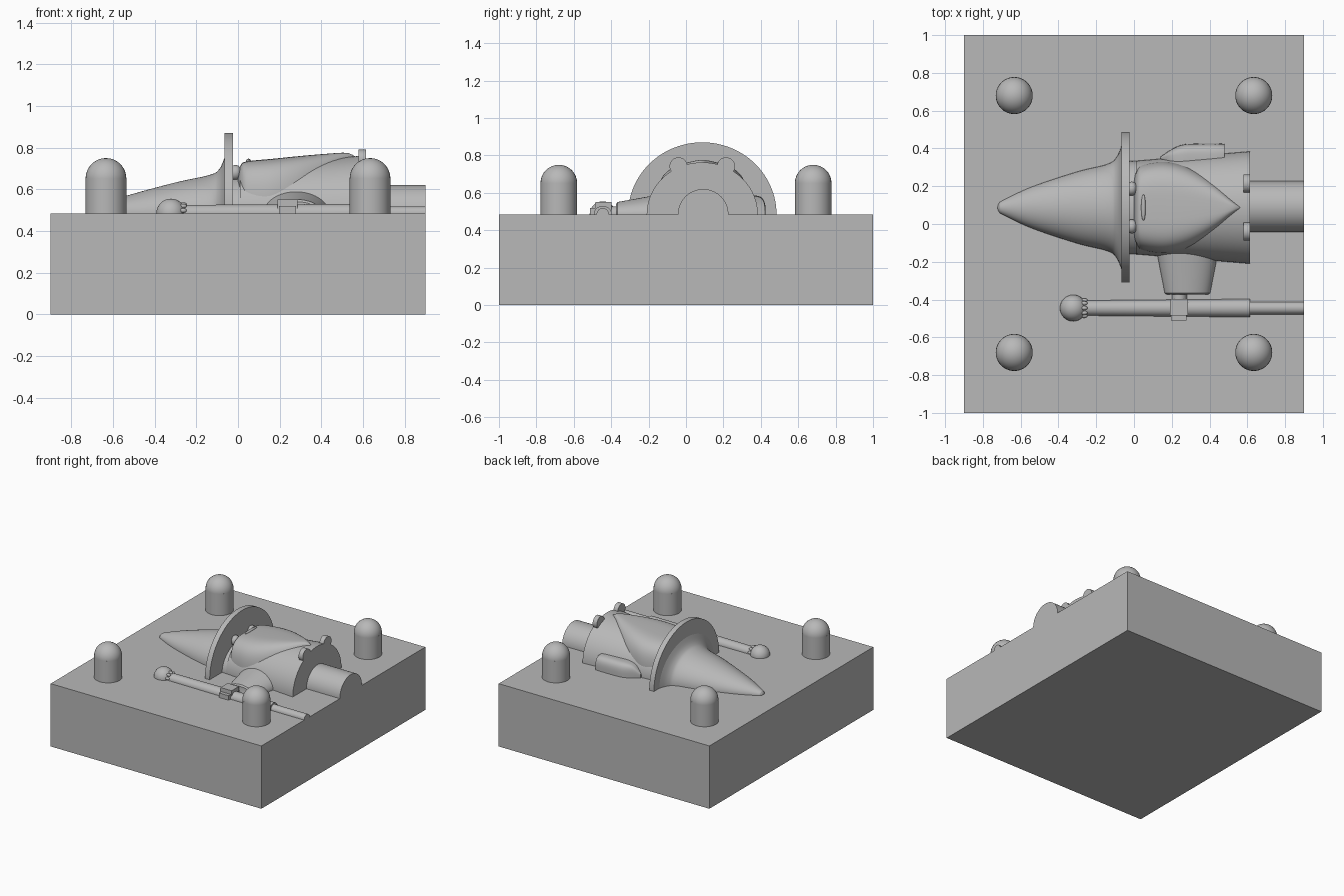
import bpy
import math
from mathutils import Vector

cube = bpy.data.objects.get("Cube")
if cube:
    bpy.data.objects.remove(cube, do_unlink=True)

grey = bpy.data.materials.new("plain grey")
grey.use_nodes = True
COLOUR = (0.48, 0.48, 0.48, 1)
grey.diffuse_color = COLOUR
grey.node_tree.nodes["Principled BSDF"].inputs["Base Color"].default_value = COLOUR

TOP = 0.485    # parting surface of the mould half
MID = 0.087    # centre line of the figure
STAFF = -0.445  # centre line of the staff


def finish(obj, name, smooth=True):
    obj.name = name
    obj.data.materials.clear()
    obj.data.materials.append(grey)
    if smooth:
        bpy.ops.object.select_all(action='DESELECT')
        obj.select_set(True)
        bpy.context.view_layer.objects.active = obj
        bpy.ops.object.shade_smooth_by_angle(angle=math.radians(35))
    return obj


def box(name, lo, hi):
    lo, hi = Vector(lo), Vector(hi)
    bpy.ops.mesh.primitive_cube_add(size=1, location=(lo + hi) / 2)
    obj = bpy.context.object
    obj.scale = hi - lo
    return finish(obj, name, False)


def ball(name, centre, radii):
    bpy.ops.mesh.primitive_uv_sphere_add(segments=32, ring_count=16, radius=1, location=centre)
    obj = bpy.context.object
    obj.scale = radii
    return finish(obj, name)


def refine(rows, steps):
    """Pass a smooth curve through the rows."""
    pts = [Vector(r) for r in rows]
    pts = [pts[0]] + pts + [pts[-1]]
    out = []
    for a, b, c, d in zip(pts, pts[1:], pts[2:], pts[3:]):
        for i in range(steps):
            t = i / steps
            out.append(b + (c - a) * t / 2 + (a * 2 - b * 5 + c * 4 - d) * t * t / 2
                       + (b * 3 - a - c * 3 + d) * t ** 3 / 2)
    return out + [pts[-1]]


def half_loft(name, centre, rows, power=1.0, steps=1, along_y=False, segments=40):
    """Half-round body on the parting surface; rows are (position, half width, height)."""
    verts, faces = [], []
    for pos, w, h in refine(rows, steps):
        ring = [(w, -0.02)]
        for i in range(segments + 1):
            a = math.pi * i / segments
            c, s = math.cos(a), max(math.sin(a), 0)
            ring.append((math.copysign(abs(c) ** power, c) * w, s ** power * h))
        ring.append((-w, -0.02))
        for u, v in ring:
            verts.append((centre - u, pos, TOP + v) if along_y else (pos, centre + u, TOP + v))
    n = segments + 3
    count = len(verts) // n
    for r in range(count - 1):
        for i in range(n):
            j = (i + 1) % n
            faces.append((r * n + i, r * n + j, r * n + n + j, r * n + n + i))
    faces += [tuple(reversed(range(n))), tuple(range((count - 1) * n, count * n))]
    mesh = bpy.data.meshes.new(name)
    mesh.from_pydata(verts, [], faces)
    obj = bpy.data.objects.new(name, mesh)
    bpy.context.collection.objects.link(obj)
    return finish(obj, name)


# Mould block with four round-topped locating pegs
box("mould_block", (-0.9, -1, 0), (0.9, 1, TOP))
for sx, side in ((-1, "right"), (1, "left")):
    for sy, end in ((-1, "front"), (1, "back")):
        x, y = sx * 0.634, sy * 0.68
        bpy.ops.mesh.primitive_cylinder_add(vertices=48, radius=0.098, depth=0.19,
                                            location=(x, y, 0.557))
        finish(bpy.context.object, f"{end}_{side}_peg")
        ball(f"{end}_{side}_peg_dome", (x, y, 0.652), (0.098,) * 3)

# Pointed hat with a flared foot, and its flat brim
half_loft("hat", MID, [(-0.722, 0.004, 0.003), (-0.715, 0.022, 0.018), (-0.69, 0.04, 0.033),
                       (-0.54, 0.11, 0.083), (-0.3, 0.19, 0.148), (-0.14, 0.23, 0.183),
                       (-0.09, 0.27, 0.212), (-0.06, 0.345, 0.28)], steps=6)
half_loft("hat_brim", MID, [(-0.065, 0.397, 0.385), (-0.025, 0.397, 0.385)], segments=64)

# Head, robe and pouring spout
half_loft("head", MID, [(-0.03, 0.245, 0.18), (0.03, 0.247, 0.19)])
half_loft("robe", MID, [(0.01, 0.247, 0.225), (0.615, 0.297, 0.278)])
half_loft("spout", MID + 0.005, [(0.6, 0.135, 0.135), (0.9, 0.135, 0.135)])

# Broad beard tapering to a point
half_loft("beard", MID, [(0.0, 0.16, 0.19), (0.015, 0.2, 0.235), (0.05, 0.228, 0.25),
                         (0.17, 0.243, 0.262), (0.3, 0.212, 0.275), (0.43, 0.135, 0.286),
                         (0.52, 0.05, 0.29), (0.565, 0.004, 0.272)], power=0.55, steps=6)

# Face details and the two boot toes at the hem
for s, side in ((-1, "right"), (1, "left")):
    ball(f"{side}_eye", (-0.012, MID + s * 0.1, TOP + 0.195), (0.032, 0.037, 0.037))
    bpy.ops.mesh.primitive_cylinder_add(vertices=32, radius=0.048, depth=0.036,
                                        location=(0.597, MID + s * 0.127, 0.742),
                                        rotation=(0, math.pi / 2, 0))
    finish(bpy.context.object, f"{side}_boot_toe")
ball("mouth", (0.05, MID, 0.735), (0.012, 0.07, 0.012))

# Arm hanging at the far side
half_loft("far_arm", 0.35, [(0.14, 0.005, 0.03), (0.19, 0.04, 0.08), (0.25, 0.068, 0.098),
                            (0.32, 0.075, 0.1), (0.465, 0.075, 0.1), (0.477, 0.066, 0.09)],
          power=0.6, steps=3)

# Wide sleeve reaching to the staff, wrist and gripping hand
half_loft("sleeve", 0.283, [(-0.374, 0.108, 0.055), (-0.366, 0.12, 0.066), (-0.12, 0.168, 0.11)],
          along_y=True)
half_loft("wrist", 0.24, [(-0.42, 0.04, 0.042), (-0.36, 0.04, 0.042)], along_y=True)
box("hand", (0.19, -0.485, TOP - 0.02), (0.285, -0.397, 0.55))
box("fingers", (0.197, -0.512, TOP - 0.02), (0.278, -0.48, 0.52))

# Staff with a thinner lower end, ball finial and a ring of claws
half_loft("staff", STAFF, [(-0.27, 0.04, 0.04), (0.615, 0.048, 0.045)])
half_loft("staff_end", STAFF, [(0.6, 0.033, 0.033), (0.9, 0.033, 0.033)])
ball("staff_ball", (-0.322, STAFF, TOP), (0.07,) * 3)
for i in range(5):
    a = math.pi * (i + 0.5) / 5
    ball(f"staff_claw_{i + 1}", (-0.264, STAFF + 0.043 * math.cos(a), TOP + 0.043 * math.sin(a)),
         (0.018, 0.011, 0.011))
